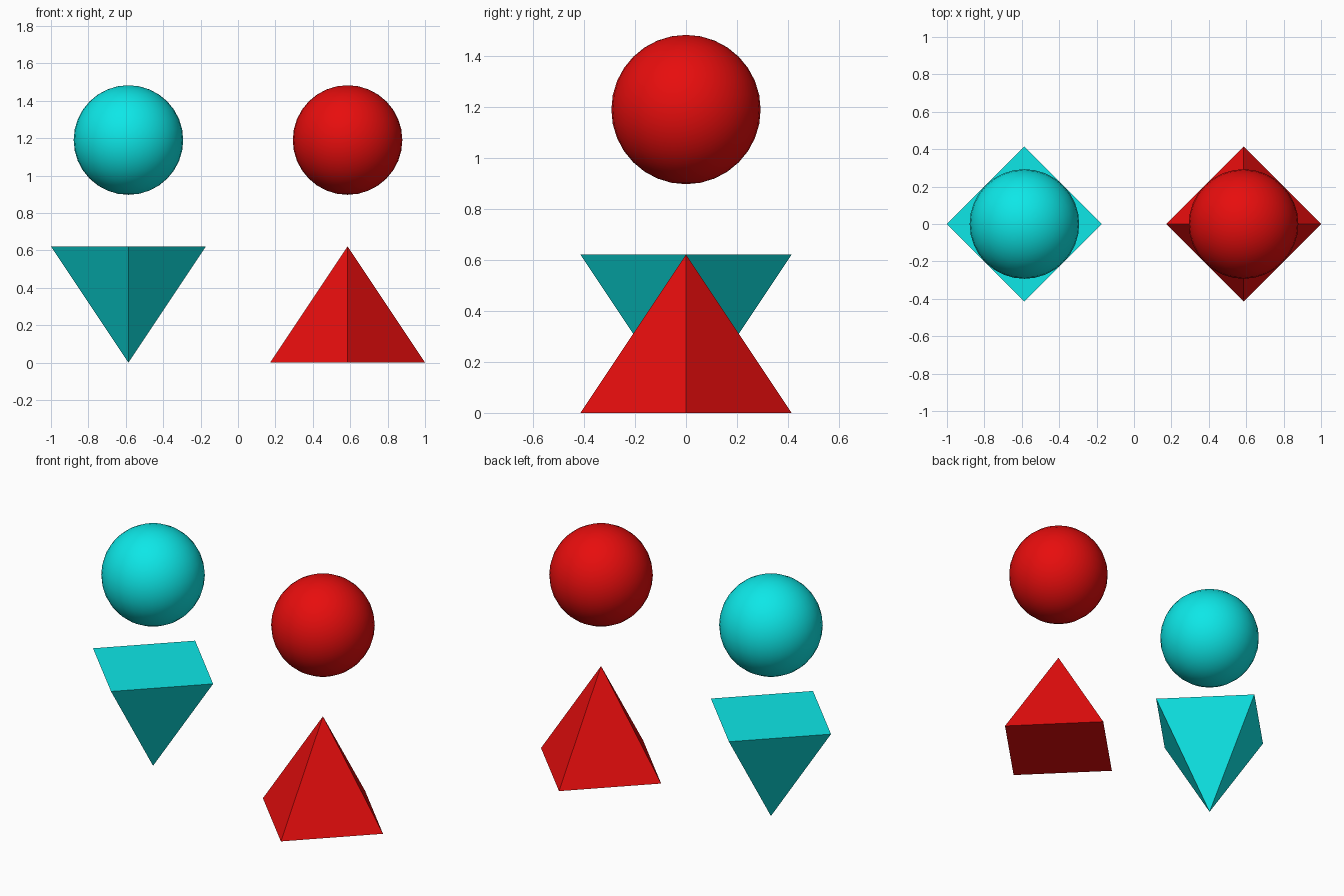
import bpy
from math import pi

if "Cube" in bpy.data.objects:
    bpy.data.objects.remove(bpy.data.objects["Cube"])

OFFSET = 0.5858    # sideways distance of each pair from the centre
BALL_R = 0.2929
BASE_R = 0.4142    # centre to corner of the square base
HEIGHT = 0.6213


def material(name, colour):
    mat = bpy.data.materials.new(name)
    mat.diffuse_color = colour
    mat.use_nodes = True
    mat.node_tree.nodes["Principled BSDF"].inputs["Base Color"].default_value = mat.diffuse_color
    return mat


def ball_and_pyramid(prefix, x, tilt, mat):
    # Four-sided pyramid, corners on the axes
    bpy.ops.mesh.primitive_cone_add(vertices=4, radius1=BASE_R, radius2=0, depth=HEIGHT,
                                    location=(x, 0, HEIGHT / 2), rotation=(tilt, 0, 0))
    pyramid = bpy.context.object
    pyramid.name = prefix + "_pyramid"
    pyramid.data.materials.append(mat)

    # Smooth ball floating above
    bpy.ops.mesh.primitive_uv_sphere_add(segments=32, ring_count=16, radius=BALL_R,
                                         location=(x, 0, 1.19))
    ball = bpy.context.object
    ball.name = prefix + "_ball"
    bpy.ops.object.shade_smooth()
    ball.data.materials.append(mat)


# Red pair stands point up, cyan pair point down
ball_and_pyramid("red", OFFSET, 0, material("red", (0.8, 0.004, 0.004, 1)))
ball_and_pyramid("cyan", -OFFSET, pi, material("cyan", (0.004, 0.8, 0.8, 1)))
